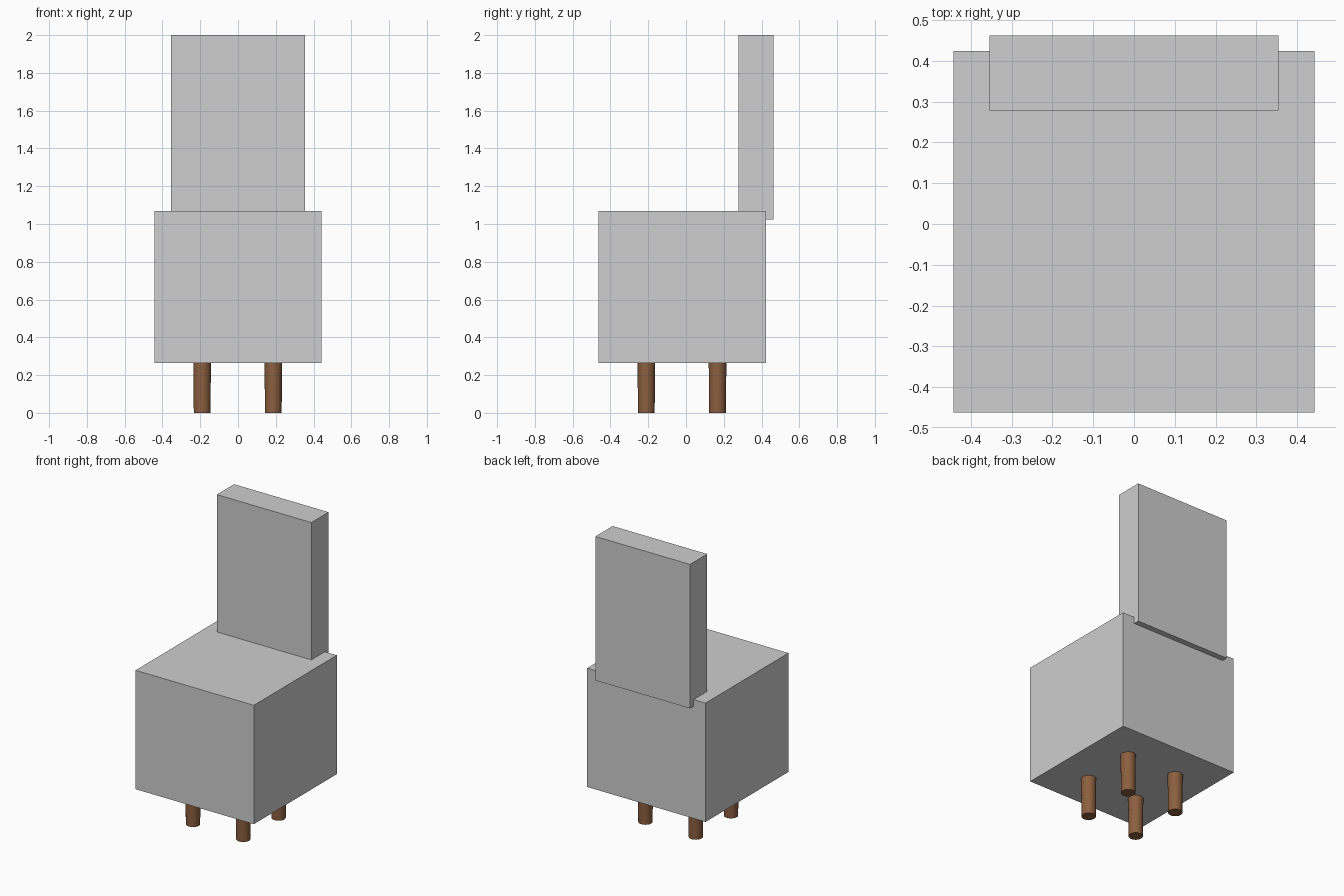
import bpy

cube = bpy.data.objects.get("Cube")
if cube:
    bpy.data.objects.remove(cube, do_unlink=True)


def make_material(name, rgb):
    mat = bpy.data.materials.new(name)
    mat.use_nodes = True
    colour = (*rgb, 1.0)
    mat.diffuse_color = colour
    mat.node_tree.nodes["Principled BSDF"].inputs["Base Color"].default_value = colour
    return mat


def make_box(name, low, high, mat):
    """Box spanning two opposite corners."""
    centre = [(a + b) / 2 for a, b in zip(low, high)]
    bpy.ops.mesh.primitive_cube_add(size=1, location=centre)
    obj = bpy.context.object
    obj.name = name
    obj.scale = [b - a for a, b in zip(low, high)]
    bpy.ops.object.transform_apply(location=False, rotation=False, scale=True)
    obj.data.materials.append(mat)
    return obj


def make_leg(name, x, y, mat):
    """Round leg, slightly narrower at the foot."""
    height = SEAT_BOTTOM + 0.01
    bpy.ops.mesh.primitive_cone_add(vertices=32, radius1=0.044, radius2=0.047,
                                    depth=height, location=(x, y, height / 2))
    obj = bpy.context.object
    obj.name = name
    obj.data.materials.append(mat)
    bpy.ops.object.shade_smooth_by_angle()
    return obj


SEAT_BOTTOM = 0.265
grey = make_material("grey upholstery", (0.62, 0.62, 0.62))
brown = make_material("brown wood", (0.26, 0.115, 0.05))

# Block seat and upright back
make_box("seat", (-0.443, -0.463, SEAT_BOTTOM), (0.443, 0.424, 1.07), grey)
make_box("backrest", (-0.354, 0.279, 1.025), (0.354, 0.463, 2.0), grey)

# Four legs
for row, y in (("front", -0.21), ("back", 0.167)):
    for side, x in (("left", 0.187), ("right", -0.19)):
        make_leg(f"{row}_{side}_leg", x, y, brown)
